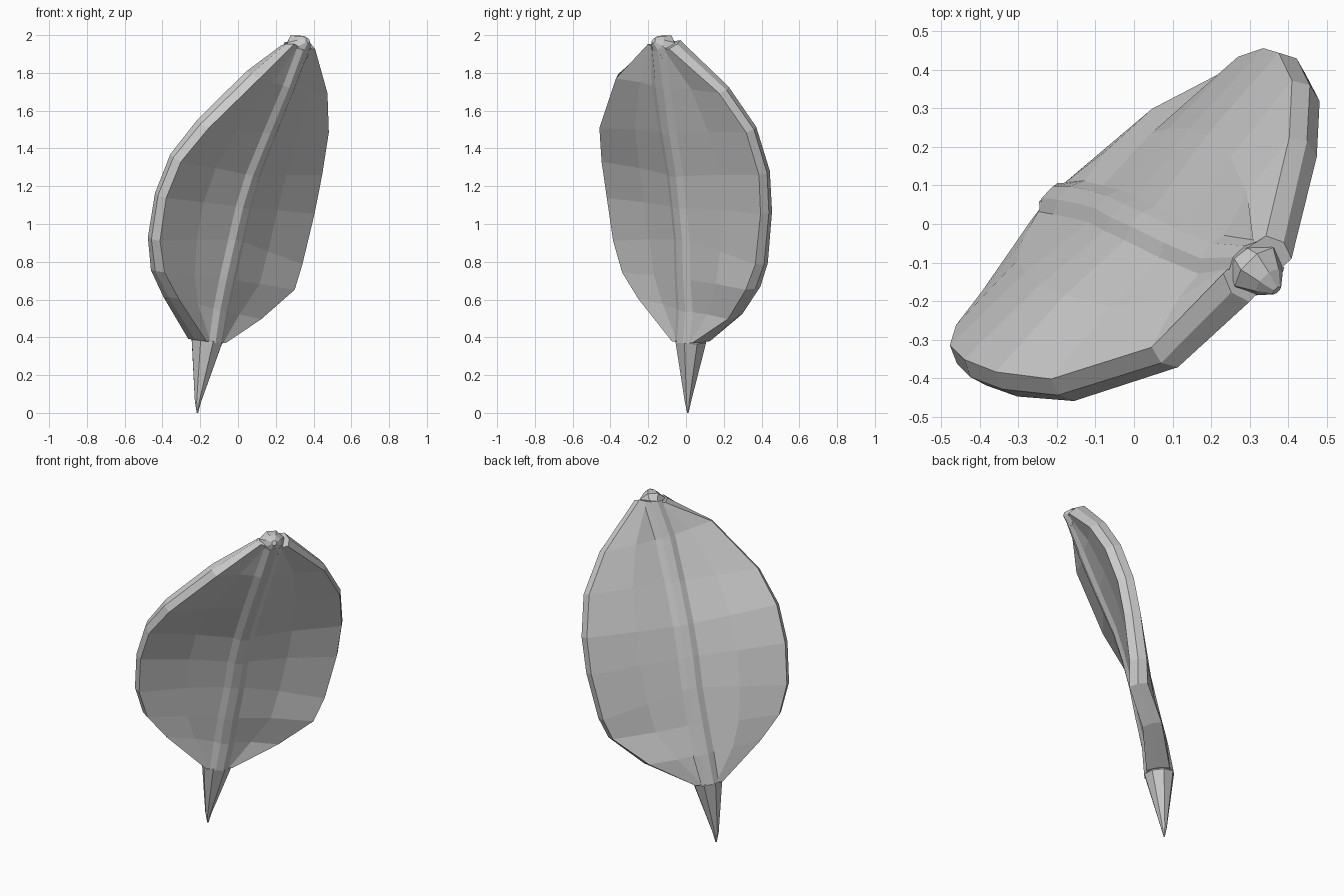
import bpy, math
from mathutils import Vector

if "Cube" in bpy.data.objects:
    bpy.data.objects.remove(bpy.data.objects["Cube"])


def make_object(name, verts, faces):
    mesh = bpy.data.meshes.new(name)
    mesh.from_pydata(verts, [], faces)
    mesh.update()
    obj = bpy.data.objects.new(name, mesh)
    bpy.context.collection.objects.link(obj)
    return obj


def skin(name, rings):
    """Closed flat-faced surface through equal-length rings."""
    n = len(rings[0])
    faces = [tuple(reversed(range(n)))]
    for i in range(len(rings) - 1):
        for k in range(n):
            m = (k + 1) % n
            faces.append((i * n + k, i * n + m, (i + 1) * n + m, (i + 1) * n + k))
    faces.append(tuple((len(rings) - 1) * n + k for k in range(n)))
    return make_object(name, [v for r in rings for v in r], faces)


def tube(name, path, radii, sides=8):
    """Tapered tube along a path."""
    pts = [Vector(p) for p in path]
    rings = []
    for i, p in enumerate(pts):
        t = (pts[min(i + 1, len(pts) - 1)] - pts[max(i - 1, 0)]).normalized()
        side = Vector((0.7, 0.7, 0))
        u = (side - t * t.dot(side)).normalized()
        v = t.cross(u)
        angles = [2 * math.pi * (k + 0.5) / sides for k in range(sides)]
        rings.append([p + (u * math.cos(a) + v * math.sin(a)) * radii[i] for a in angles])
    return skin(name, rings)


# Left edge, midrib and right edge lines, base to tip
left = [(-.215, -.03, .385), (-.355, -.215, .61), (-.425, -.30, .75),
        (-.445, -.35, .92), (-.41, -.385, 1.15), (-.33, -.415, 1.35),
        (-.185, -.43, 1.53), (.08, -.345, 1.79), (.265, -.165, 1.95)]
mid = [(-.165, .025, .38), (-.13, .03, .55), (-.09, .02, .72),
       (-.04, .01, .93), (0, -.01, 1.10), (.05, -.03, 1.27),
       (.14, -.07, 1.50), (.235, -.105, 1.74), (.315, -.12, 1.94)]
right = [(-.11, .08, .375), (.085, .26, .51), (.265, .355, .66),
         (.305, .40, .79), (.37, .425, 1.06), (.41, .415, 1.27),
         (.445, .345, 1.50), (.438, .20, 1.71), (.375, -.06, 1.95)]
half = [.066, .056, .053, .049, .047, .047, .047, .047, .05]
L, M, R = ([Vector(p) for p in line] for line in (left, mid, right))

# Blade: thick cross-section with rounded rim and a low rib on both faces
rings = []
for i, h in enumerate(half):
    a, b = max(i - 1, 0), min(i + 1, len(half) - 1)

    def normal(line, across):
        n = (line[b] - line[a]).cross(across).normalized()
        return n if n.y > 0 else -n          # towards the back

    dl, dr = M[i] - L[i], R[i] - M[i]
    nl, nr = normal(L, dl), normal(R, dr)
    nm = normal(M, R[i] - L[i])
    cup = min(.012, dl.length * .04)
    rl, rr = min(.06, dl.length * .7), min(.06, dr.length * .7)
    ul, ur = dl.normalized(), dr.normalized()
    nhl, nhr = (nl + nm).normalized(), (nr + nm).normalized()
    cl, cr = L[i].lerp(M[i], .5) + nhl * cup, M[i].lerp(R[i], .5) + nhr * cup
    bl, br = M[i] - ul * rl, M[i] + ur * rr
    tl, tr = M[i] - ul * rl * .4, M[i] + ur * rr * .4
    rib = .018
    back = [L[i] + nl * h, cl + nhl * h, bl + nm * h, tl + nm * (h + rib),
            tr + nm * (h + rib), br + nm * h, cr + nhr * h, R[i] + nr * h]
    front = [R[i] - nr * h, cr - nhr * h, br - nm * h, tr - nm * (h + rib),
             tl - nm * (h + rib), bl - nm * h, cl - nhl * h, L[i] - nl * h]
    rings.append(back + [R[i] + ur * .018] + front + [L[i] - ul * .018])
skin("leaf_blade", rings)

# Stem cone
tube("stem", [(-.215, .01, 0), (-.212, .01, .06), (-.165, .025, .38), (-.148, .03, .44)],
     [.004, .018, .088, .05])

# Blunt tip, curling forward
tube("leaf_tip", [(.29, -.09, 1.915), (.32, -.12, 1.935), (.35, -.15, 1.958), (.37, -.172, 1.97)],
     [.055, .076, .045, .014])
